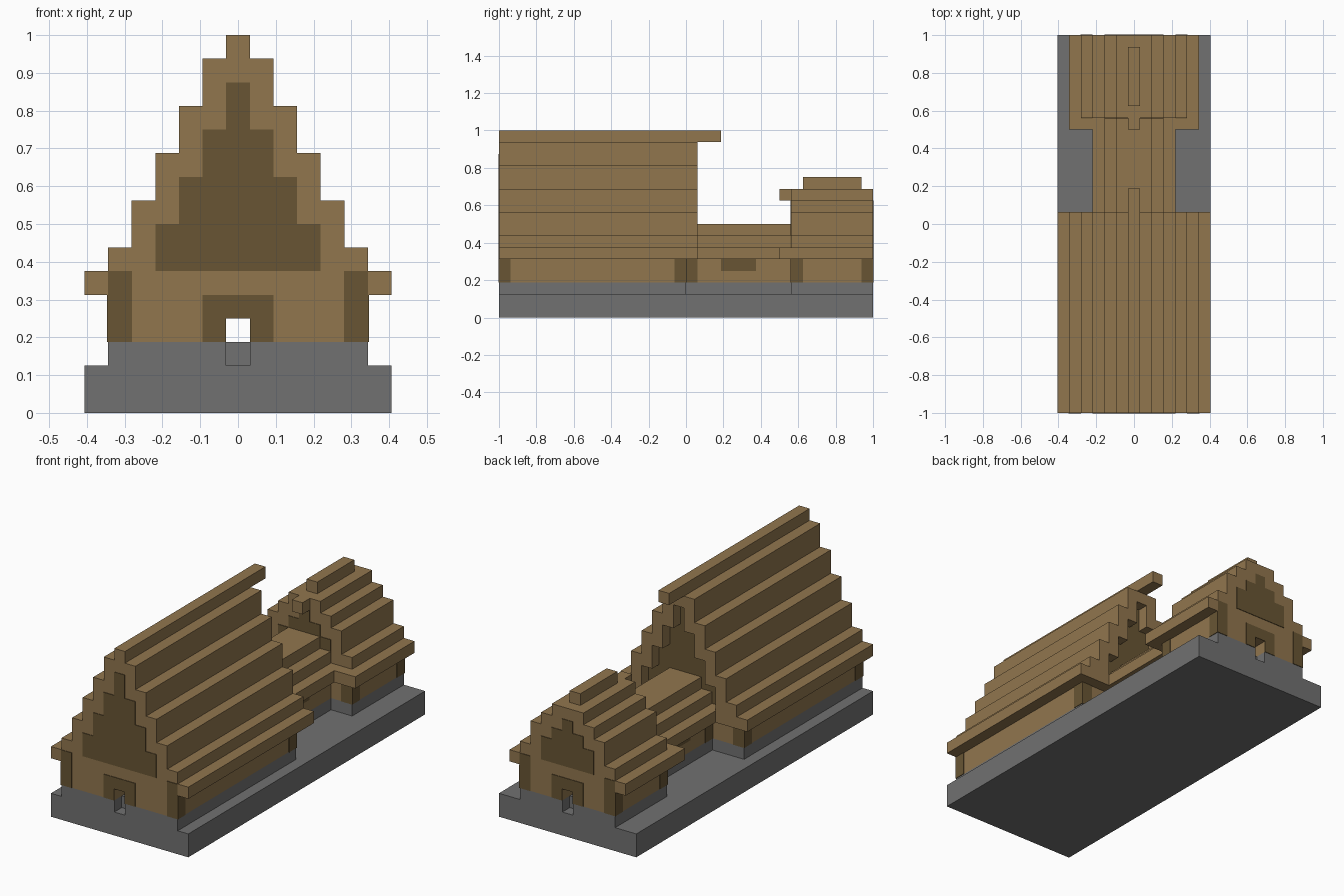
import bpy

old = bpy.data.objects.get("Cube")
if old:
    bpy.data.objects.remove(old)

U = 1 / 16      # block size
T = 0.05        # thickness of painted plates, in blocks


def material(name, rgb):
    m = bpy.data.materials.new(name)
    m.use_nodes = True
    m.diffuse_color = (*rgb, 1)
    m.node_tree.nodes["Principled BSDF"].inputs["Base Color"].default_value = (*rgb, 1)
    return m


WOOD = material("brown wood", (0.283, 0.181, 0.076))
DARK = material("dark wood", (0.138, 0.091, 0.034))
STONE = material("grey stone", (0.165, 0.165, 0.165))


def prism(name, outline, y0, y1, mat):
    """Extrude an x-z outline (in blocks) along y."""
    n = len(outline)
    verts = [(x * U, y * U, z * U) for y in (y0, y1) for x, z in outline]
    faces = [list(range(n)), list(range(2 * n - 1, n - 1, -1))]
    faces += [[(i + 1) % n, i, n + i, n + (i + 1) % n] for i in range(n)]
    mesh = bpy.data.meshes.new(name)
    mesh.from_pydata(verts, [], faces)
    mesh.materials.append(mat)
    ob = bpy.data.objects.new(name, mesh)
    bpy.context.collection.objects.link(ob)
    return ob


def box(name, x0, x1, y0, y1, z0, z1, mat):
    return prism(name, [(x0, z0), (x1, z0), (x1, z1), (x0, z1)], y0, y1, mat)


def mirrored(half):
    return half + [(-x, z) for x, z in reversed(half)]


def stairs(steps, z):
    """Right half of a stepped gable, from the bottom up."""
    pts = []
    for w, top in steps:
        pts += [(w, z), (w, top)]
        z = top
    return pts


def arch(w, z0, z1, top):
    """Right half of a wall section with a doorway in the middle."""
    return [(0.5, z1), (0.5, z0), (w, z0), (w, top)]


def plate(name, outline, y, side):
    prism(name, outline, *sorted((y, y + side * T)), DARK)


def house(label, w, y0, y1, roof, panel):
    # Stone footing, notched at both doorways
    box(label + "_footing", -w, w, y0 + 1, y1 - 1, 2, 3, STONE)
    for s in (-1, 1):
        for end, y in (("front", y0), ("back", y1 - 1)):
            box(label + "_footing_" + end, *sorted((s * 0.5, s * w)), y, y + 1, 2, 3, STONE)
    # Walls with the passage, and the stepped roof
    prism(label + "_walls", mirrored(arch(w, 3, 4, 5)), y0, y1, WOOD)
    prism(label + "_roof", mirrored(stairs(roof, 5)), y0, y1, WOOD)
    # Dark gable panels, door frames and corner posts
    for y, side in ((y0, -1), (y1, 1)):
        plate(label + "_gable_panel", mirrored(stairs(panel, 6)), y, side)
        plate(label + "_door_frame", mirrored(arch(1.5, 3, 4, 5)), y, side)
        for s in (-1, 1):
            x0, x1 = sorted((s * (w - 1), s * (w + T)))
            a, b = sorted((y + side * T, y - side))
            box(label + "_corner_post", x0, x1, a, b, 3, 5, DARK)
            x0, x1 = sorted((s * (w - 1), s * w))
            plate(label + "_post_top", [(x0, 5), (x1, 5), (x1, 6), (x0, 6)], y, side)


# Stone base
box("base", -6.5, 6.5, -16, 16, 0, 2, STONE)

# Main hall
main_roof = [(6.5, 6), (5.5, 7), (4.5, 9), (3.5, 11), (2.5, 13), (1.5, 15)]
main_panel = [(3.5, 8), (2.5, 10), (1.5, 12), (0.5, 14)]
house("main", 5.5, -16, 0, main_roof, main_panel)
box("main_ridge", -0.5, 0.5, -16, 3, 15, 16, WOOD)

# Open roof overhang at the back of the main hall
box("main_back_eave", -6.5, 6.5, 0, 1, 5, 6, WOOD)
shell = stairs(main_panel, 6)[::-1] + stairs(main_roof[1:], 6)
prism("main_overhang", mirrored(shell), 0, 1, WOOD)

# Rear house
rear_roof = [(5.5, 6), (4.5, 7), (3.5, 9), (2.5, 10), (1.5, 11)]
house("rear", 4.5, 9, 16, rear_roof, [(2.5, 8), (1.5, 9), (0.5, 10)])
box("rear_front_eave", -5.5, 5.5, 8, 9, 5, 6, WOOD)
box("rear_ridge_end", -0.5, 0.5, 8, 9, 10, 11, WOOD)
box("rear_ridge_cap", -0.5, 0.5, 10, 15, 11, 12, WOOD)

# Linking passage
box("passage_footing", -2.5, 2.5, 0, 9, 2, 3, STONE)
prism("passage_walls", mirrored(arch(2.5, 3, 4, 5)), 0, 9, WOOD)
prism("passage_roof", mirrored(stairs([(3.5, 6), (2.5, 7), (1.5, 8)], 5)), 0, 9, WOOD)
for s in (-1, 1):
    x0, x1 = sorted((s * 2.5, s * (2.5 + T)))
    box("passage_window", x0, x1, 3, 6, 4, 5, DARK)
    box("passage_post", x0, x1, 0, 1, 3, 5, DARK)
